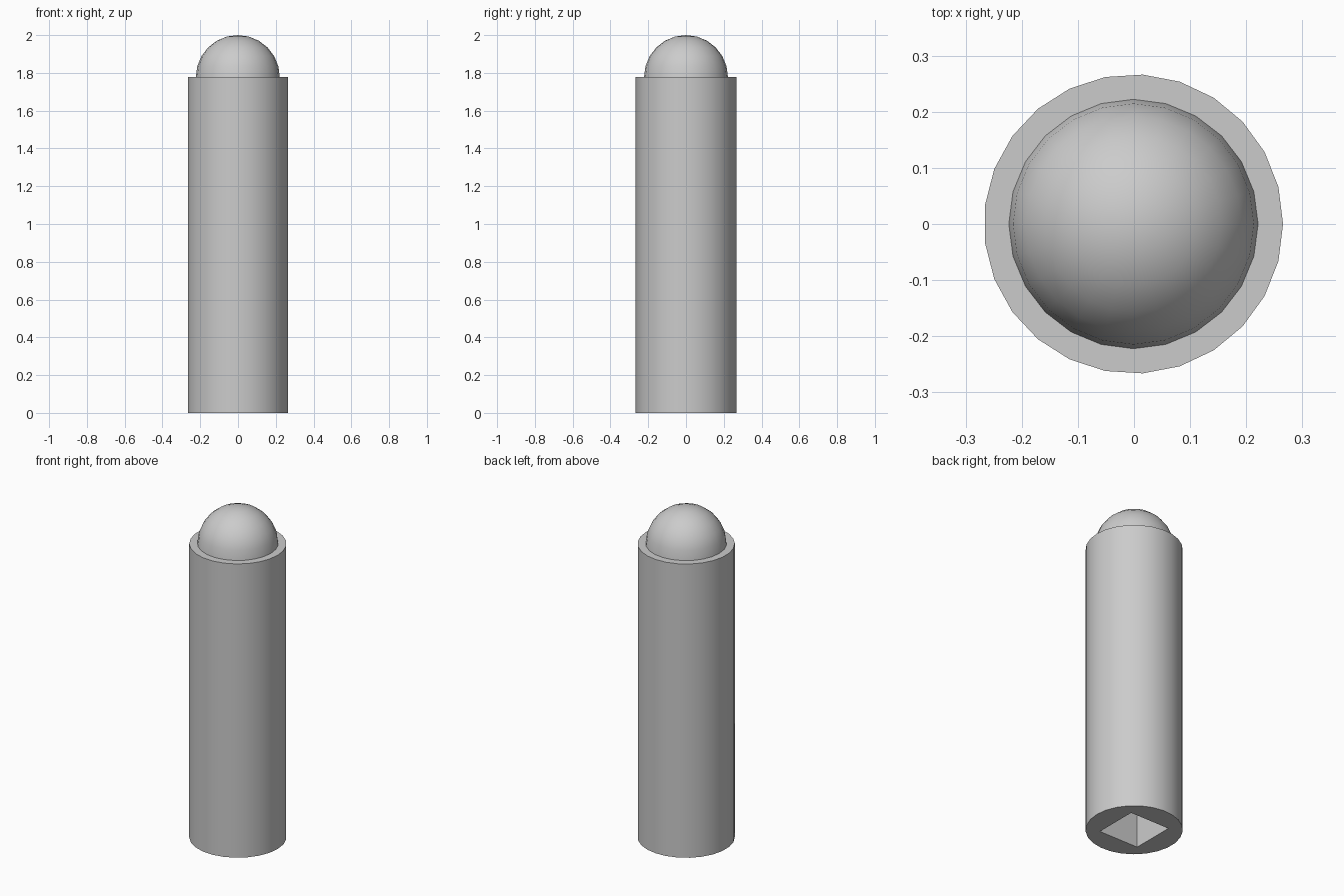
import bpy
import bmesh
import math
from mathutils import Matrix, Vector

BODY_RADIUS = 0.2667
BALL_RADIUS = 0.2222
BODY_HEIGHT = 2.0 - BALL_RADIUS
SOCKET_SIDE = BODY_RADIUS
SOCKET_DEPTH = 0.45
AXIS_X = -0.001

if "Cube" in bpy.data.objects:
    bpy.data.objects.remove(bpy.data.objects["Cube"], do_unlink=True)

grey = bpy.data.materials.new("plain_grey")
grey.use_nodes = True
grey.diffuse_color = (0.6, 0.6, 0.6, 1)
grey.node_tree.nodes["Principled BSDF"].inputs["Base Color"].default_value = (0.6, 0.6, 0.6, 1)


def make_object(name, bm, location):
    mesh = bpy.data.meshes.new(name)
    bm.to_mesh(mesh)
    bm.free()
    mesh.materials.append(grey)
    obj = bpy.data.objects.new(name, mesh)
    obj.location = location
    bpy.context.collection.objects.link(obj)
    return obj


def activate(obj):
    bpy.ops.object.select_all(action="DESELECT")
    obj.select_set(True)
    bpy.context.view_layer.objects.active = obj


# Cylindrical body, with one corner pointing along +x
bm = bmesh.new()
bmesh.ops.create_cone(
    bm, cap_ends=True, segments=25, radius1=BODY_RADIUS, radius2=BODY_RADIUS,
    depth=BODY_HEIGHT, matrix=Matrix.Rotation(-math.pi / 2, 4, "Z"))
body = make_object("body", bm, (AXIS_X, 0, BODY_HEIGHT / 2))

# Square socket cut into the underside
bm = bmesh.new()
bmesh.ops.create_cube(bm, size=1)
bmesh.ops.scale(bm, vec=Vector((SOCKET_SIDE, SOCKET_SIDE, 2 * SOCKET_DEPTH)), verts=bm.verts)
cutter = make_object("socket_cutter", bm, (AXIS_X, 0, 0))
cutter.hide_render = True
cut = body.modifiers.new("socket", "BOOLEAN")
cut.operation = "DIFFERENCE"
cut.solver = "EXACT"
cut.object = cutter
activate(body)
bpy.ops.object.modifier_apply(modifier=cut.name)
bpy.data.objects.remove(cutter, do_unlink=True)

# Half ball standing on the top face
bm = bmesh.new()
bmesh.ops.create_uvsphere(bm, u_segments=24, v_segments=12, radius=BALL_RADIUS)
lower = [v for v in bm.verts if v.co.z < -0.001]
bmesh.ops.delete(bm, geom=lower, context="VERTS")
ball = make_object("ball_tip", bm, (AXIS_X, 0, BODY_HEIGHT))

# Smooth round walls, crisp rims
for obj in (body, ball):
    activate(obj)
    bpy.ops.object.shade_smooth_by_angle(angle=math.radians(30))
